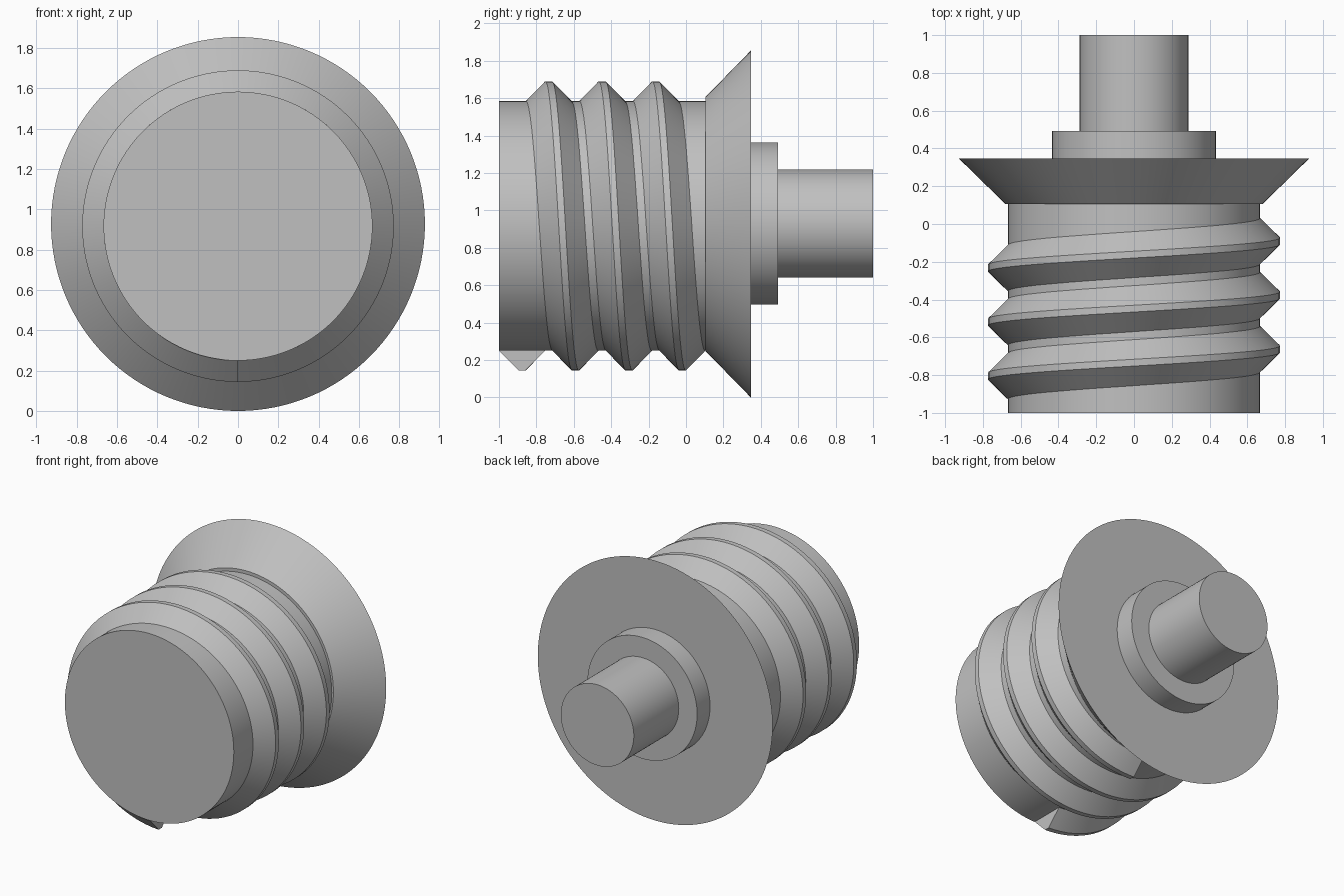
import bpy, bmesh, math
from mathutils import Matrix

cube = bpy.data.objects.get("Cube")
if cube:
    bpy.data.objects.remove(cube, do_unlink=True)

BODY_Z = 0.917     # threaded body axis sits slightly below the flange axis
HEAD_Z = 0.9275
BODY_R = 0.667

grey = bpy.data.materials.new("plain grey")
grey.use_nodes = True
colour = (0.53, 0.53, 0.53, 1)
grey.diffuse_color = colour
grey.node_tree.nodes["Principled BSDF"].inputs["Base Color"].default_value = colour


def finish(name, bm):
    """Turn a bmesh into a smooth-shaded object with sharp edges kept."""
    bmesh.ops.recalc_face_normals(bm, faces=bm.faces)
    mesh = bpy.data.meshes.new(name)
    bm.to_mesh(mesh)
    bm.free()
    mesh.materials.append(grey)
    obj = bpy.data.objects.new(name, mesh)
    bpy.context.collection.objects.link(obj)
    bpy.ops.object.select_all(action='DESELECT')
    obj.select_set(True)
    bpy.context.view_layer.objects.active = obj
    bpy.ops.object.shade_smooth_by_angle(angle=math.radians(25))
    return obj


def lathe(name, y0, y1, r0, r1, z):
    """Capped cylinder or cone running along y."""
    bm = bmesh.new()
    place = Matrix.Translation((0, (y0 + y1) / 2, z)) @ Matrix.Rotation(-math.pi / 2, 4, 'X')
    bmesh.ops.create_cone(bm, cap_ends=True, segments=128, radius1=r0, radius2=r1,
                          depth=y1 - y0, matrix=place)
    return finish(name, bm)


def screw_thread(name, start_y, pitch, turns, steps=96):
    """Trapezoid section swept along a helix that starts at the bottom."""
    section = [(-0.122, 0.63), (-0.122, BODY_R), (-0.018, 0.773),
               (0.018, 0.773), (0.122, BODY_R), (0.122, 0.63)]
    bm = bmesh.new()
    rings = []
    for i in range(turns * steps + 1):
        a = 2 * math.pi * i / steps
        y = start_y + pitch * i / steps
        rings.append([bm.verts.new((-r * math.sin(a), y + dy, BODY_Z - r * math.cos(a)))
                      for dy, r in section])
    n = len(section)
    for a, b in zip(rings, rings[1:]):
        for k in range(n):
            j = (k + 1) % n
            bm.faces.new((a[k], a[j], b[j], b[k]))
    bm.faces.new(rings[0])
    bm.faces.new(rings[-1])
    return finish(name, bm)


# Threaded plug
lathe("plug_body", -1.0, 0.105, BODY_R, BODY_R, BODY_Z)
screw_thread("plug_thread", -0.877, 0.286, 3)

# Flared flange, collar and rear shaft
lathe("flared_flange", 0.105, 0.347, 0.68, 0.9275, HEAD_Z)
lathe("collar", 0.345, 0.493, 0.433, 0.433, HEAD_Z + 0.003)
lathe("rear_shaft", 0.49, 1.0, 0.288, 0.288, HEAD_Z + 0.003)
